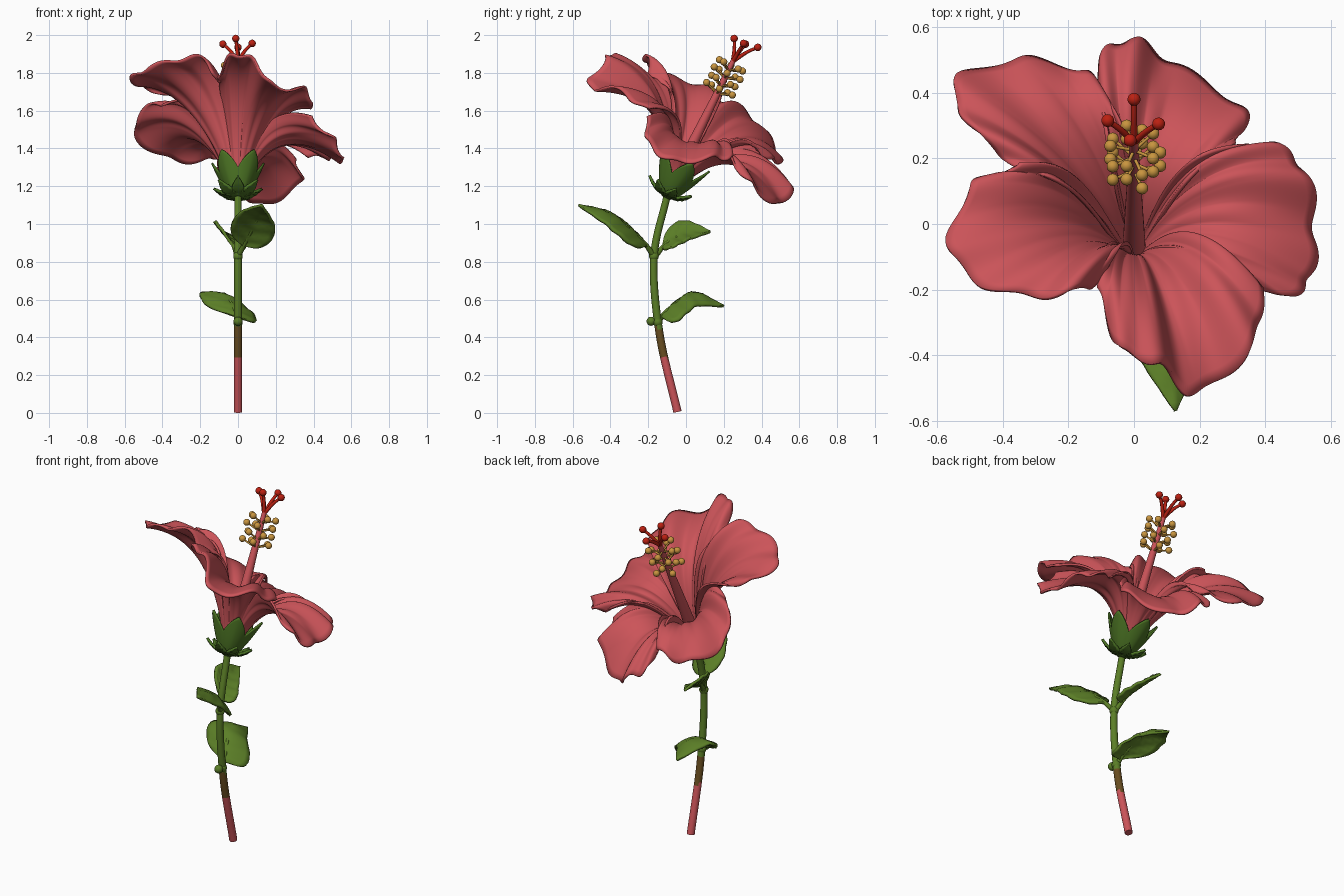
import bpy, math
from mathutils import Vector as V, Matrix

if "Cube" in bpy.data.objects:
    bpy.data.objects.remove(bpy.data.objects["Cube"])

def mat(name, c):
    m = bpy.data.materials.new(name)
    m.diffuse_color = (*c, 1)
    m.use_nodes = True
    m.node_tree.nodes["Principled BSDF"].inputs["Base Color"].default_value = m.diffuse_color
    return m

PINK = mat("petal pink", (0.60, 0.088, 0.10))
GREEN = mat("leaf green", (0.105, 0.21, 0.02))
DARK = mat("calyx green", (0.07, 0.17, 0.017))
BROWN = mat("stem brown", (0.14, 0.075, 0.015))
GOLD = mat("pollen gold", (0.58, 0.30, 0.05))
RED = mat("stigma red", (0.50, 0.015, 0.006))

# flower axis: base point and direction
O = V((0, -0.10, 1.15))
A = V((0, 0.44, 0.898)).normalized()
E1 = V((1, 0, 0))
E2 = A.cross(E1)

def ring(ang):
    return E1 * math.cos(ang) + E2 * math.sin(ang)

def spline(pts, t):
    """Catmull-Rom through pts, t in 0..1"""
    n = len(pts) - 1
    i = min(int(t * n), n - 1)
    f = t * n - i
    b, c = pts[i], pts[i + 1]
    a = pts[i - 1] if i else 2 * b - c
    d = pts[i + 2] if i + 2 <= n else 2 * c - b
    return 0.5 * (2 * b + (c - a) * f + (2 * a - 5 * b + 4 * c - d) * f ** 2
                  + (3 * b - a - 3 * c + d) * f ** 3)

def grid(name, rows, mats, closed=False, caps=False, thick=0):
    """Surface through rows of points"""
    n = len(rows[0])
    fs = []
    for i in range(len(rows) - 1):
        for j in range(n if closed else n - 1):
            k = (j + 1) % n
            fs.append((i * n + j, i * n + k, (i + 1) * n + k, (i + 1) * n + j))
    if caps:
        fs.append(tuple(reversed(range(n))))
        fs.append(tuple(range((len(rows) - 1) * n, len(rows) * n)))
    me = bpy.data.meshes.new(name)
    me.from_pydata([p for r in rows for p in r], [], fs)
    for m in mats:
        me.materials.append(m)
    for p in me.polygons:
        p.use_smooth = len(p.vertices) == 4
    ob = bpy.data.objects.new(name, me)
    bpy.context.collection.objects.link(ob)
    if thick:
        s = ob.modifiers.new("thickness", 'SOLIDIFY')
        s.thickness = thick
        s.offset = 0
    return ob

def tube(name, pts, r0, r1, mats, steps=1, sides=12):
    rows = []
    for i in range(steps + 1):
        t = i / steps
        p = spline(pts, t)
        d = (spline(pts, min(t + 0.01, 1)) - spline(pts, max(t - 0.01, 0))).normalized()
        ref = V((1, 0, 0)) if abs(d.x) < 0.9 else V((0, 1, 0))
        a = d.cross(ref).normalized()
        b = d.cross(a)
        r = r0 + (r1 - r0) * t
        rows.append([p + r * (a * math.cos(q) + b * math.sin(q))
                     for q in (2 * math.pi * k / sides for k in range(sides))])
    return grid(name, rows, mats, True, True)

def ball(name, p, r, m):
    bpy.ops.mesh.primitive_uv_sphere_add(segments=14, ring_count=9, radius=r, location=p)
    ob = bpy.context.object
    ob.name = name
    ob.data.materials.append(m)
    bpy.ops.object.shade_smooth()

# stem, coloured by height
stem = tube("stem", [V((0, y, z)) for y, z in ((-.045, .005), (-.14, .42), (-.17, .82), (-.10, 1.15))],
            .022, .019, [PINK, BROWN, GREEN], 60, 16)
for p in stem.data.polygons:
    p.material_index = 0 if p.center.z < .29 else 1 if p.center.z < .45 else 2
for z, y in ((.48, -.15), (.83, -.17)):
    ball("stem_node", (0, y, z), .026, GREEN)
ball("leaf_scar", (0, -.185, .485), .024, GREEN)

# petals: a few rim points each (clockwise from above), joined to the throat
# by curved rays that fan out to overlap the neighbours
RIMS = {
    "front_petal": [(.39, -.2, 1.6), (.36, -.37, 1.71), (.19, -.52, 1.73),
                    (.08, -.43, 1.87), (-.04, -.38, 1.89), (-.11, -.2, 1.76)],
    "left_petal": [(-.1, -.17, 1.74), (-.2, -.21, 1.88), (-.4, -.21, 1.85),
                   (-.56, -.09, 1.78), (-.5, .11, 1.72), (-.35, .18, 1.68)],
    "back_left_petal": [(-.33, .15, 1.64), (-.48, .28, 1.62), (-.55, .43, 1.47),
                        (-.35, .5, 1.34), (-.15, .46, 1.34), (-.08, .38, 1.38)],
    "back_petal": [(-.1, .36, 1.38), (-.1, .51, 1.24), (0, .56, 1.18),
                   (.13, .48, 1.1), (.33, .35, 1.21), (.31, .24, 1.33)],
    "right_petal": [(.32, .23, 1.38), (.43, .24, 1.35), (.53, .14, 1.35),
                    (.55, -.06, 1.33), (.52, -.2, 1.43), (.39, -.21, 1.56)],
}
NU, NV = 30, 90
for name, rim in RIMS.items():
    rim = [V(p) for p in rim]
    rows = [[] for _ in range(NU + 1)]
    for j in range(NV + 1):
        v = j / NV
        P = spline(rim, v)
        h = (P - O).dot(A)
        out = P - O - A * h
        r = out.length
        out.normalize()
        wave = v * 2 * math.pi
        P = P + out * (.012 * math.sin(wave * 5)) + A * (.012 * math.cos(wave * 5))
        fan = -math.radians(15) * (2 * v - 1)
        near = Matrix.Rotation(fan, 3, A) @ out
        mid = Matrix.Rotation(fan * .8, 3, A) @ out
        p0 = O + A * .05 + near * .03
        p1 = O + A * .28 + near * .115
        p2 = O + A * (.3 + .55 * h) + mid * .47 * r
        for i in range(NU + 1):
            t = i / NU
            s = 1 - t
            q = p0 * s ** 3 + p1 * 3 * s * s * t + p2 * 3 * s * t * t + P * t ** 3
            pleat = (.005 * math.sin(wave * 6) + .003 * abs(math.sin(wave * 5))) * math.sin(math.pi * t ** 1.3)
            rows[i].append(q + A * pleat)
    grid(name, rows, [PINK], thick=.012)

# calyx cup with five pointed sepals
rows = []
for i in range(15):
    row = []
    for k in range(80):
        ang = 2 * math.pi * k / 80
        f = abs(((ang + math.pi / 2) / (2 * math.pi / 5)) % 1 - .5) * 2   # 0 at sepal tip, 1 at notch
        t = i / 14 * (1 - .42 * f ** 1.2)
        row.append(O + A * (.225 * t - .01) + ring(ang) * (.02 + .125 * t ** .7) * (1 - .05 * f))
    rows.append(row)
grid("calyx", rows, [DARK], closed=True, thick=.01)

def leaf(name, pts, side, fold, m, petiole=.22, nu=22, nv=10):
    """Blade along a path; side is the half-width vector, fold bends the edges"""
    pts = [V(p) for p in pts]
    side = V(side)
    rows = []
    for i in range(nu + 1):
        t = i / nu
        c = spline(pts, t)
        d = spline(pts, min(t + .02, 1)) - spline(pts, max(t - .02, 0))
        n = side.cross(d).normalized()
        if n.z < 0:
            n = -n
        u = max(0, (t - petiole) / (1 - petiole))
        w = max(math.sin(math.pi * u ** .72) ** .95 if 0 < u < 1 else 0, .06 if t < .5 else .015)
        rows.append([c + side * (w * x) + n * (fold * w * (abs(x) ** 1.5) + .004 * math.sin(u * 30 - abs(x) * 5) * w)
                     for x in (2 * j / nv - 1 for j in range(nv + 1))])
    grid(name, rows, [m], thick=.014)
    if petiole:
        tube(name + "_stalk", [spline(pts, k / 10) for k in range(7)], .016, .006, [m], 10, 8)

leaf("front_leaf", [(0, -.17, .83), (.05, -.24, .92), (.11, -.39, 1.04), (.125, -.57, 1.1)], (.105, 0, -.045), -.03, GREEN)
leaf("back_leaf", [(0, -.17, .82), (-.03, -.1, .9), (-.07, 0, .95), (-.08, .13, .96)], (.075, 0, -.06), .02, GREEN)
leaf("lower_leaf", [(0, -.15, .48), (-.02, -.09, .55), (-.07, .04, .63), (-.08, .2, .565)], (.14, 0, -.045), -.045, GREEN, .15)

# small spreading bracts below the calyx
for k in range(7):
    d = ring(2 * math.pi * (k + .25) / 7)
    leaf("bract", [O + A * (.055 * s ** 2) + d * (.015 + .115 * s) for s in (0, .35, .7, 1)],
         A.cross(d) * .033, 0, DARK, petiole=0, nu=10, nv=6)

# pollen column with stamens
tube("pollen_column", [O + A * .06, O + A * .8], .036, .013, [PINK], 8, 14)
for lvl in range(4):
    for k in range(5):
        d = ring(2 * math.pi * (k + lvl * .5) / 5)
        t = .60 + .046 * lvl
        tip = O + A * (t + .03) + d * (.08 - .008 * (lvl % 2))
        tube("filament", [O + A * t, tip], .006, .005, [GOLD], 1, 6)
        ball("anther", tip, .019, GOLD)

# red stigma branches
fork = O + A * .79
tube("style", [O + A * .74, fork + A * .03], .013, .012, [RED], 2, 10)
for tip in ((0, .38, 1.935), (-.08, .315, 1.952), (.075, .305, 1.956), (-.012, .255, 1.982)):
    tip = V(tip)
    tube("stigma_branch", [fork, (fork + tip) / 2 + A * .012, tip], .011, .008, [RED], 6, 8)
    ball("stigma", tip, .020, RED)
